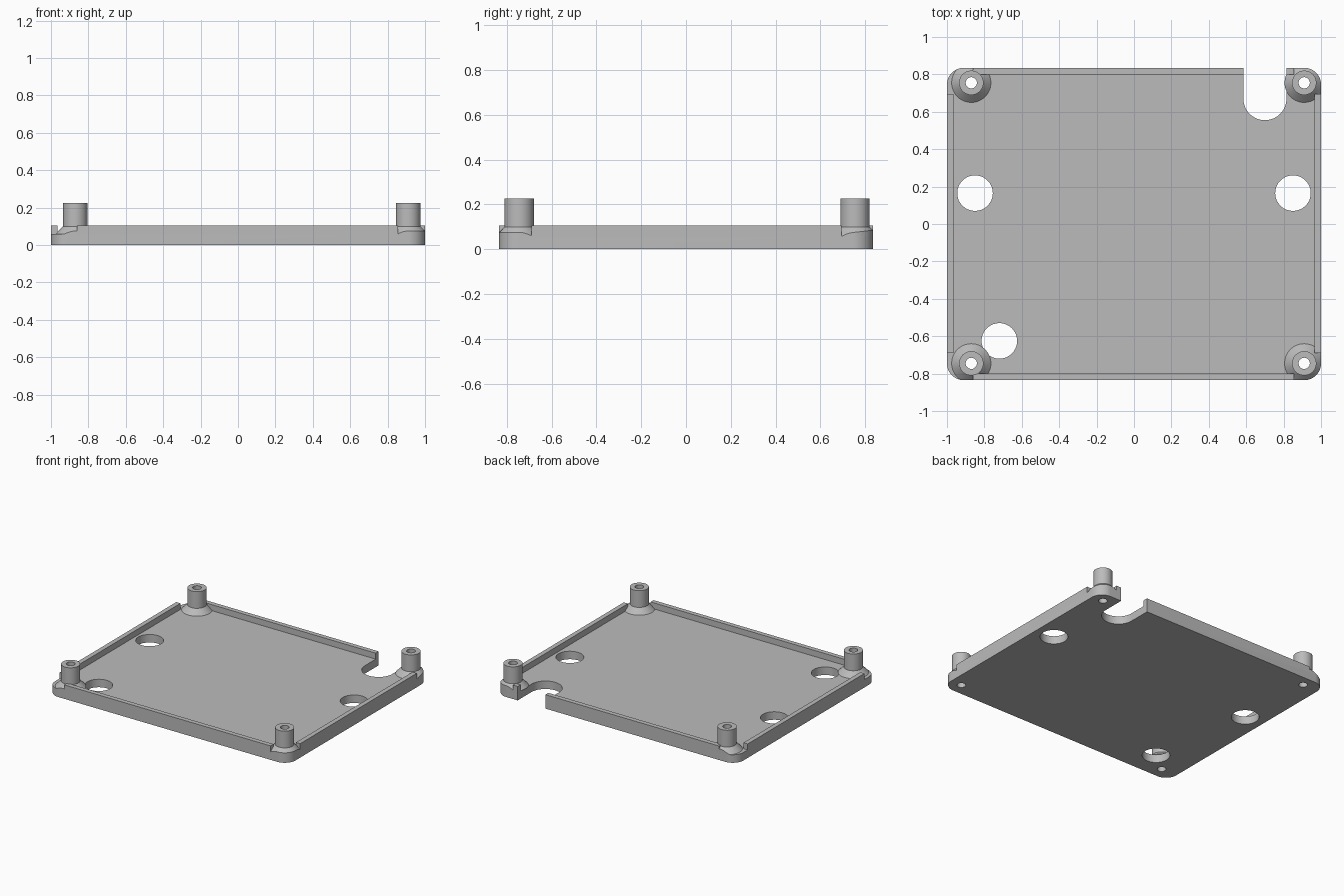
import bpy
import bmesh
from math import cos, sin, pi, radians

if "Cube" in bpy.data.objects:
    bpy.data.objects.remove(bpy.data.objects["Cube"], do_unlink=True)

HALF_X, HALF_Y = 1.0, 0.835
FLOOR, RIM = 0.06, 0.105
WALL, CORNER = 0.035, 0.09
BOSS_X = (-0.87, 0.91)
BOSS_Y = (-0.745, 0.755)
SCREW_R = 0.03

grey = bpy.data.materials.new("plain grey")
grey.use_nodes = True
grey.diffuse_color = (0.5, 0.5, 0.5, 1)
grey.node_tree.nodes["Principled BSDF"].inputs["Base Color"].default_value = (0.5, 0.5, 0.5, 1)


def make_object(name, bm):
    bmesh.ops.recalc_face_normals(bm, faces=bm.faces)
    mesh = bpy.data.meshes.new(name)
    bm.to_mesh(mesh)
    bm.free()
    mesh.materials.append(grey)
    obj = bpy.data.objects.new(name, mesh)
    bpy.context.collection.objects.link(obj)
    return obj


def prism(name, outline, z0, z1):
    bm = bmesh.new()
    face = bm.faces.new([bm.verts.new((x, y, z0)) for x, y in outline])
    top = bmesh.ops.extrude_face_region(bm, geom=[face])["geom"]
    bmesh.ops.translate(bm, vec=(0, 0, z1 - z0),
                        verts=[v for v in top if isinstance(v, bmesh.types.BMVert)])
    return make_object(name, bm)


def arc(cx, cy, r, start, end, steps):
    angles = [radians(start + (end - start) * i / steps) for i in range(steps + 1)]
    return [(cx + r * cos(a), cy + r * sin(a)) for a in angles]


def circle(cx, cy, r):
    return arc(cx, cy, r, 0, 360, 64)[:-1]


def box(x0, x1, y0, y1):
    return [(x0, y0), (x1, y0), (x1, y1), (x0, y1)]


def rounded_outline():
    x, y = HALF_X - CORNER, HALF_Y - CORNER
    points = []
    for i, (sx, sy) in enumerate(((1, 1), (-1, 1), (-1, -1), (1, -1))):
        points += arc(sx * x, sy * y, CORNER, 90 * i, 90 * i + 90, 16)
    return points


def boolean(obj, cutter, operation):
    mod = obj.modifiers.new("cut", 'BOOLEAN')
    mod.object, mod.operation, mod.solver = cutter, operation, 'EXACT'
    bpy.ops.object.select_all(action='DESELECT')
    bpy.context.view_layer.objects.active = obj
    obj.select_set(True)
    bpy.ops.object.modifier_apply(modifier=mod.name)
    bpy.data.objects.remove(cutter, do_unlink=True)


def smooth(obj):
    bpy.ops.object.select_all(action='DESELECT')
    bpy.context.view_layer.objects.active = obj
    obj.select_set(True)
    bpy.ops.object.shade_smooth_by_angle(angle=radians(30))


def cut(obj, outline, z0):
    boolean(obj, prism("cutter", outline, z0, 1), 'DIFFERENCE')


# Tray with a raised rim, open at the corners
tray = prism("tray", rounded_outline(), 0, RIM)
ix, iy = HALF_X - WALL, HALF_Y - WALL
cut(tray, box(-ix, ix, -iy, iy), FLOOR)
for x0, x1 in ((-2, -0.86), (0.855, 2)):
    for y0, y1 in ((-2, -0.69), (0.695, 2)):
        cut(tray, box(x0, x1, y0, y1), FLOOR)

# Round openings, cable notch and screw holes
for x, y in ((-0.85, 0.165), (0.85, 0.165), (-0.72, -0.625)):
    cut(tray, circle(x, y, 0.095), -1)
cut(tray, arc(0.7, 0.67, 0.115, 180, 360, 32) + [(0.815, 2), (0.585, 2)], -1)
for x in BOSS_X:
    for y in BOSS_Y:
        cut(tray, circle(x, y, SCREW_R), -1)
smooth(tray)


# Hollow posts with flared feet, trimmed to the tray outline
def screw_post(name, x, y):
    profile = [(SCREW_R, FLOOR), (0.105, FLOOR), (0.065, 0.1), (0.065, 0.226), (SCREW_R, 0.226)]
    steps = 64
    bm = bmesh.new()
    rings = [[bm.verts.new((px, py, z)) for px, py in circle(x, y, r)] for r, z in profile]
    for a, b in zip(rings, rings[1:] + rings[:1]):
        for i in range(steps):
            j = (i + 1) % steps
            bm.faces.new((a[i], a[j], b[j], b[i]))
    post = make_object(name, bm)
    boolean(post, prism("trimmer", rounded_outline(), -1, 1), 'INTERSECT')
    smooth(post)


for x, side in zip(BOSS_X, ("right", "left")):
    for y, end in zip(BOSS_Y, ("front", "back")):
        screw_post(f"{end}_{side}_post", x, y)
